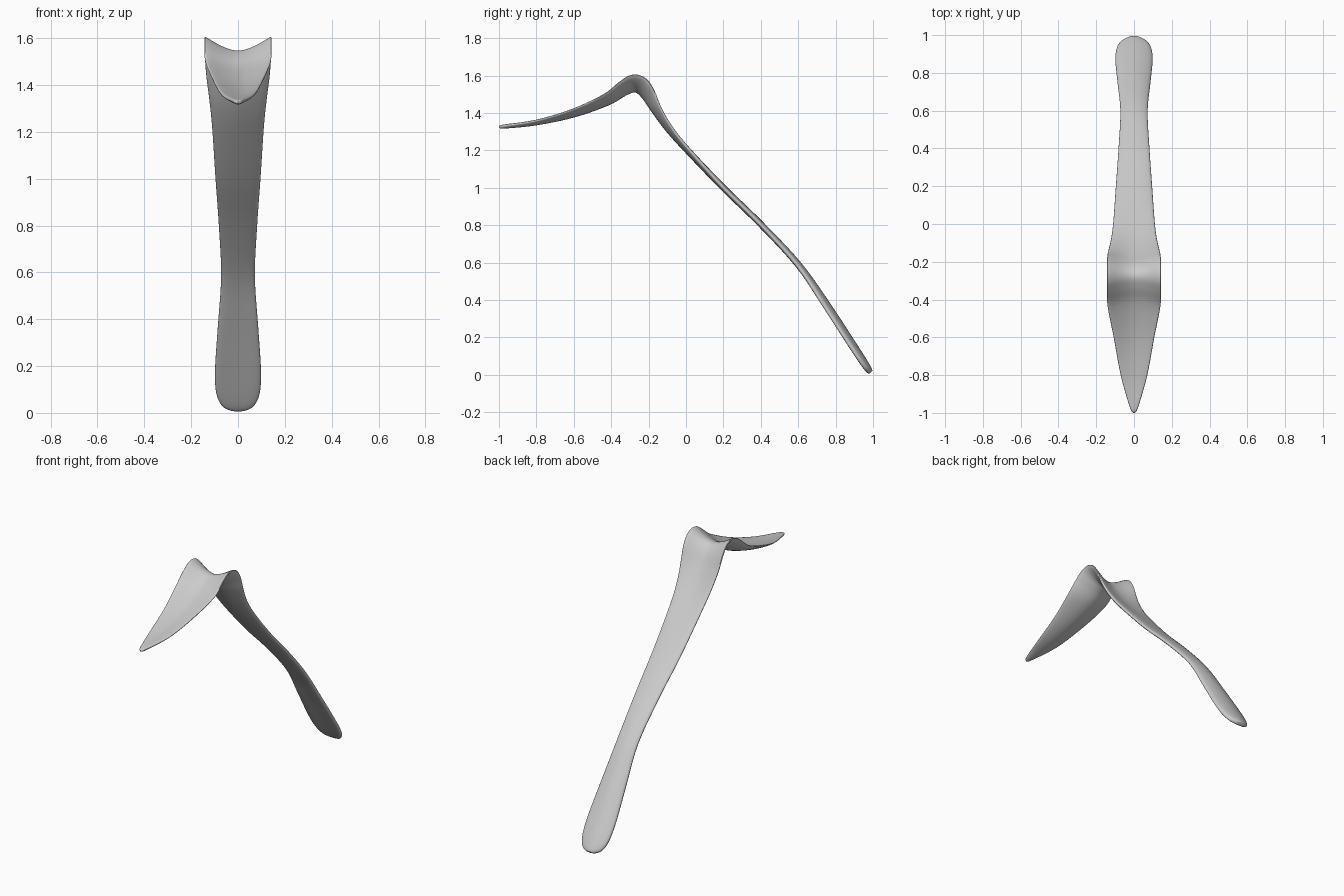
import bpy
import bmesh
import math
from mathutils import Vector

cube = bpy.data.objects.get("Cube")
if cube:
    bpy.data.objects.remove(cube, do_unlink=True)

# Stations from blade tip to foot: y, z, half width, edge lift, half thickness
STATIONS = [
    (-1.0, 1.326, 0.004, 0.0, 0.004),
    (-0.97, 1.328, 0.022, 0.004, 0.011),
    (-0.8, 1.347, 0.07, 0.012, 0.013),
    (-0.6, 1.39, 0.106, 0.03, 0.014),
    (-0.42, 1.455, 0.139, 0.047, 0.016),
    (-0.325, 1.51, 0.143, 0.062, 0.017),
    (-0.27, 1.528, 0.143, 0.075, 0.018),
    (-0.225, 1.495, 0.142, 0.06, 0.018),
    (-0.17, 1.415, 0.135, 0.038, 0.017),
    (-0.1, 1.32, 0.122, 0.022, 0.017),
    (0.0, 1.208, 0.11, 0.01, 0.017),
    (0.2, 1.0, 0.096, 0.0, 0.017),
    (0.4, 0.805, 0.082, -0.002, 0.017),
    (0.6, 0.59, 0.072, -0.006, 0.018),
    (0.75, 0.378, 0.086, -0.014, 0.02),
    (0.87, 0.193, 0.098, -0.014, 0.021),
    (0.935, 0.092, 0.093, -0.012, 0.021),
    (0.97, 0.038, 0.07, -0.009, 0.019),
    (0.985, 0.016, 0.035, -0.004, 0.014),
    (0.988, 0.012, 0.012, 0.0, 0.006),
]
STEPS = 5
SIDES = 32


def spline(points, steps):
    """Smoothly resample rows of values."""
    rows = [Vector(p) for p in points]
    rows = [rows[0] * 2 - rows[1]] + rows + [rows[-1] * 2 - rows[-2]]
    out = []
    for a, b, c, d in zip(rows, rows[1:], rows[2:], rows[3:]):
        for i in range(steps):
            t = i / steps
            out.append(b + (c - a) * (t / 2)
                       + (a * 2 - b * 5 + c * 4 - d) * (t * t / 2)
                       + (b * 3 - a - c * 3 + d) * (t ** 3 / 2))
    return out + [rows[-2]]


def section(bm, row, tangent):
    """One rounded, curled cross-section of the strip."""
    y, z, width, lift, thick = row
    normal = Vector((0, -tangent.z, tangent.y))
    ring = []
    for i in range(SIDES):
        angle = math.tau * i / SIDES
        u, s = math.cos(angle), math.sin(angle)
        rise = lift * abs(u) ** 1.7 + thick * math.copysign(abs(s) ** 0.75, s)
        ring.append(bm.verts.new(Vector((width * u, y, z)) + normal * rise))
    return ring


# Bent strip: pointed blade, raised fold and long leg with a rounded foot
rows = spline(STATIONS, STEPS)
bm = bmesh.new()
rings = []
for i, row in enumerate(rows):
    step = rows[min(i + 2, len(rows) - 1)] - rows[max(i - 2, 0)]
    rings.append(section(bm, row, Vector((0, step[0], step[1])).normalized()))
for a, b in zip(rings, rings[1:]):
    for i in range(SIDES):
        j = (i + 1) % SIDES
        bm.faces.new((a[i], a[j], b[j], b[i]))
bm.faces.new(rings[0])
bm.faces.new(rings[-1])
bmesh.ops.recalc_face_normals(bm, faces=bm.faces)
mesh = bpy.data.meshes.new("bent_strip")
bm.to_mesh(mesh)
bm.free()
strip = bpy.data.objects.new("bent_strip", mesh)
bpy.context.collection.objects.link(strip)

# Single grey colour
grey = bpy.data.materials.new("light_grey")
grey.use_nodes = True
color = (0.6, 0.6, 0.6, 1)
grey.diffuse_color = color
grey.node_tree.nodes["Principled BSDF"].inputs["Base Color"].default_value = color
mesh.materials.append(grey)

bpy.ops.object.select_all(action="DESELECT")
strip.select_set(True)
bpy.context.view_layer.objects.active = strip
bpy.ops.object.shade_smooth_by_angle(angle=math.radians(60))
